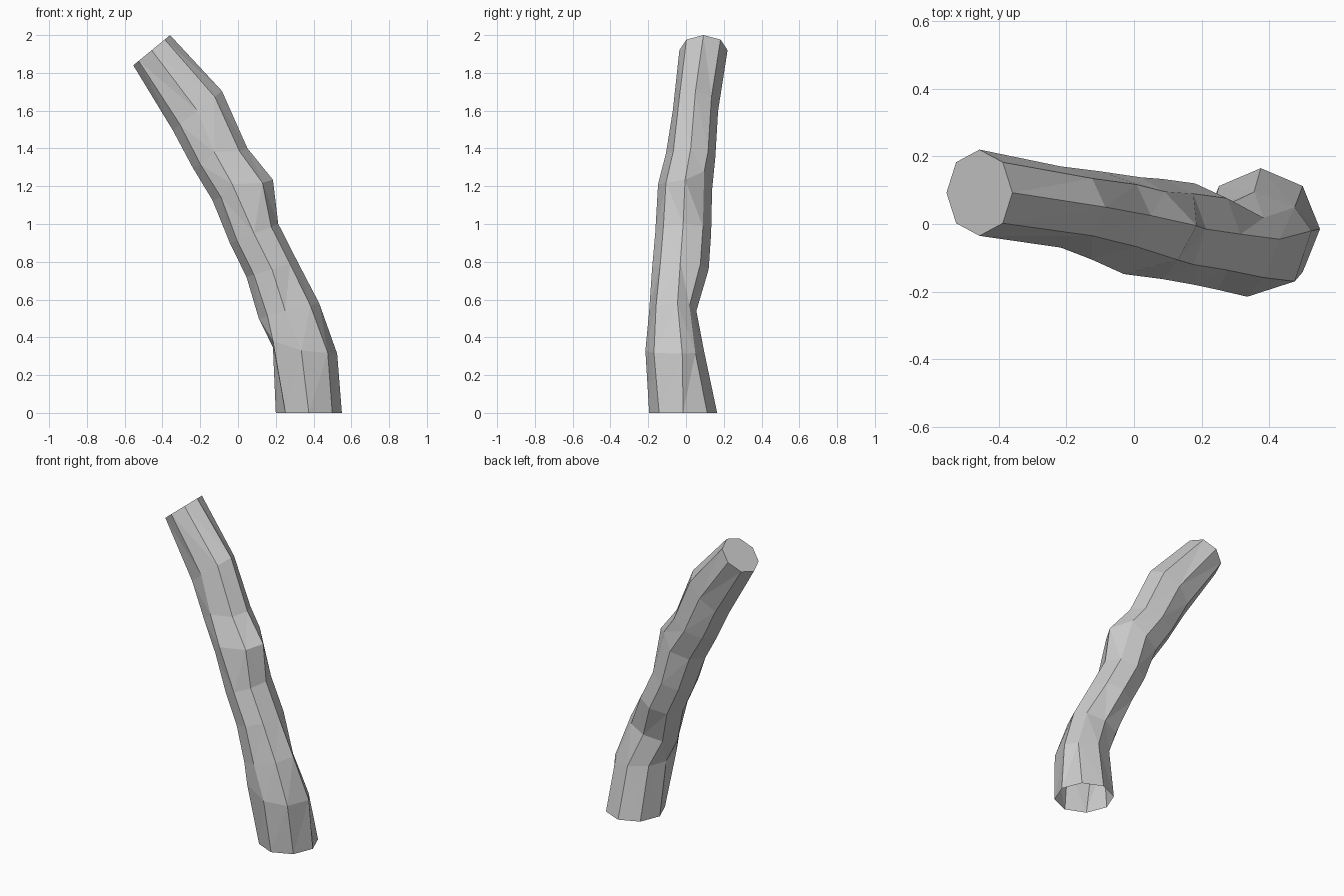
import bpy, bmesh
from math import cos, sin, tau

cube = bpy.data.objects.get("Cube")
if cube:
    bpy.data.objects.remove(cube)

SIDES = 8

# Plain grey material
grey = bpy.data.materials.new("plain_grey")
grey.use_nodes = True
colour = (0.6, 0.6, 0.6, 1)
grey.diffuse_color = colour
grey.node_tree.nodes["Principled BSDF"].inputs["Base Color"].default_value = colour

# Cross-sections: centre x, y, z, half width, half depth, slope along x
SECTIONS = [
    (.375, -.015, 0, .175, .18, 0),
    (.355, -.06, .33, .17, .155, -.1),
    (.27, -.07, .54, .16, .125, .25),
    (.18, -.03, .76, .135, .15, .3),
    (.085, -.015, .95, .128, .148, .4),
    (.02, -.005, 1.18, .155, .143, .35),
    (-.095, .025, 1.35, .145, .13, .35),
    (-.215, .05, 1.6, .13, .12, .8),
    (-.457, .0925, 1.92, .0975, .1275, .82),
]

# Knocks in the surface: (section, side) -> shift
DENTS = {
    (1, 0): (0, .04, 0),
    (1, 6): (-.02, 0, 0),
    (1, 5): (-.05, 0, .04),
    (2, 0): (0, .025, 0),
    (2, 6): (-.02, 0, 0),
    (5, 0): (.01, 0, 0),
    (5, 6): (-.05, 0, .03),
    (5, 1): (-.04, 0, .06),
    (6, 6): (-.03, 0, .03),
}


def ring(bm, index):
    cx, cy, cz, rx, ry, slope = SECTIONS[index]
    verts = []
    for side in range(SIDES):
        angle = tau * side / SIDES
        dx, dy = rx * cos(angle), ry * sin(angle)
        sx, sy, sz = DENTS.get((index, side), (0, 0, 0))
        verts.append(bm.verts.new((cx + dx + sx, cy + dy + sy, cz + slope * dx + sz)))
    return verts


# Bent trunk, open at the foot and closed at the top
bm = bmesh.new()
rings = [ring(bm, i) for i in range(len(SECTIONS))]
walls = []
for low, high in zip(rings, rings[1:]):
    for a in range(SIDES):
        b = (a + 1) % SIDES
        walls.append(bm.faces.new((low[a], low[b], high[b], high[a])))
bmesh.ops.triangulate(bm, faces=walls, quad_method="SHORT_EDGE")
bm.faces.new(rings[-1])

mesh = bpy.data.meshes.new("bent_trunk")
bm.to_mesh(mesh)
bm.free()
mesh.materials.append(grey)
trunk = bpy.data.objects.new("bent_trunk", mesh)
bpy.context.collection.objects.link(trunk)
